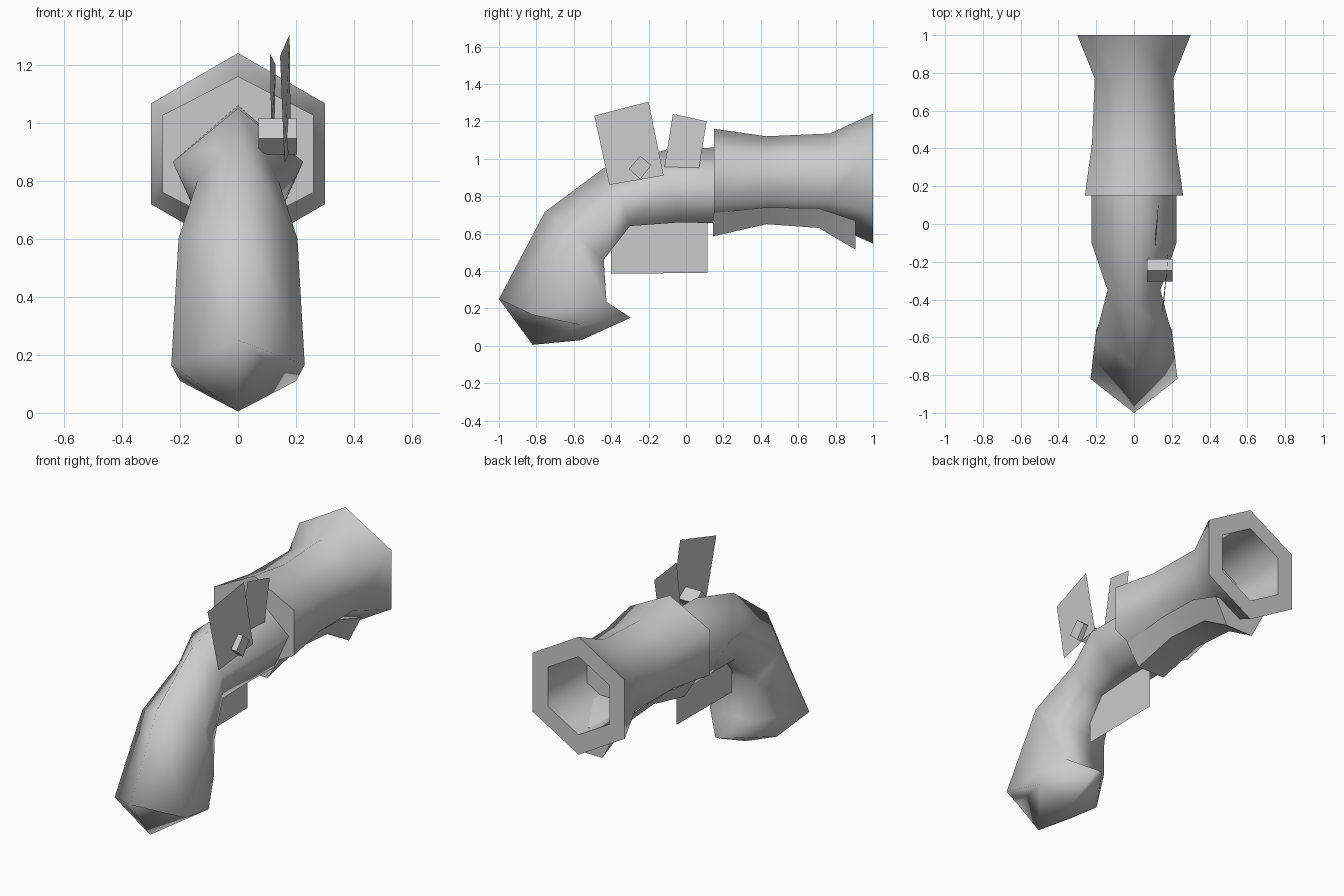
import bpy, bmesh, math

cube = bpy.data.objects.get("Cube")
if cube:
    bpy.data.objects.remove(cube, do_unlink=True)

grey = bpy.data.materials.new("plain grey")
grey.use_nodes = True
colour = (0.6, 0.6, 0.6, 1)
grey.diffuse_color = colour
grey.node_tree.nodes["Principled BSDF"].inputs["Base Color"].default_value = colour


def finish(name, bm, angle=None):
    """Turn a bmesh into an object, smooth below the given angle."""
    bmesh.ops.recalc_face_normals(bm, faces=bm.faces)
    mesh = bpy.data.meshes.new(name)
    bm.to_mesh(mesh)
    bm.free()
    mesh.materials.append(grey)
    obj = bpy.data.objects.new(name, mesh)
    bpy.context.collection.objects.link(obj)
    if angle:
        bpy.ops.object.select_all(action="DESELECT")
        obj.select_set(True)
        bpy.context.view_layer.objects.active = obj
        bpy.ops.object.shade_smooth_by_angle(angle=math.radians(angle))


def loft(bm, sections):
    """Skin closed sections with equal point counts; return the vertex rings."""
    rings = [[bm.verts.new(p) for p in s] for s in sections]
    for a, b in zip(rings, rings[1:]):
        n = len(a)
        for i in range(n):
            bm.faces.new((a[i], a[(i + 1) % n], b[(i + 1) % n], b[i]))
    return rings


# Hexagonal barrel: outer wall, muzzle rim and deep bore
def hexagon(y, half_width, height):
    r = half_width / math.cos(math.pi / 6)
    return [(r * math.cos(a), y, 0.893 + height * math.sin(a))
            for a in (math.radians(30 + 60 * i) for i in range(6))]


bm = bmesh.new()
rings = loft(bm, [hexagon(*s) for s in (
    (0.15, 0.26, 0.267), (0.43, 0.222, 0.227), (0.77, 0.208, 0.242),
    (1.0, 0.30, 0.347), (1.0, 0.20, 0.23), (0.65, 0.19, 0.215))])
bm.faces.new(rings[0])
bm.faces.new(rings[-1])
finish("barrel", bm, 85)

# Five-sided stock, bending down into the grip:
# ridge (y, z), side (half width, y, z), underside (half width, y, z)
stock = [
    ((0.16, 1.06), (0.225, 0.16, 0.865), (0.13, 0.16, 0.655)),
    ((-0.10, 1.05), (0.225, -0.10, 0.865), (0.13, -0.03, 0.66)),
    ((-0.44, 0.95), (0.14, -0.35, 0.80), (0.11, -0.30, 0.64)),
    ((-0.755, 0.715), (0.205, -0.60, 0.60), (0.155, -0.44, 0.46)),
    ((-1.0, 0.25), (0.23, -0.82, 0.165), (0.14, -0.425, 0.235)),
    ((-0.82, 0.005), (0.20, -0.56, 0.11), (0.015, -0.295, 0.15)),
]
bm = bmesh.new()
rings = loft(bm, [((0, *top), (w, y, z), (lw, ly, lz), (-lw, ly, lz), (-w, y, z))
                  for top, (w, y, z), (lw, ly, lz) in stock])
heel = bm.verts.new((0, -0.56, 0.03))
for i in range(5):
    bm.faces.new((rings[-1][i], rings[-1][(i + 1) % 5], heel))
finish("stock", bm, 180)

# Flat-bottomed fore-end under the barrel: y, top z, bottom z
bm = bmesh.new()
rings = loft(bm, [
    [(-0.17, y, top), (-0.09, y, low), (0.09, y, low), (0.17, y, top)]
    for y, top, low in ((0.145, 0.71, 0.585), (0.43, 0.74, 0.65),
                        (0.71, 0.735, 0.63), (0.905, 0.67, 0.515))])
bm.faces.new(rings[0])
bm.faces.new(rings[-1])
finish("fore_end", bm, 40)


# Thin flat fittings
def plate(name, corners):
    bm = bmesh.new()
    bm.faces.new([bm.verts.new(c) for c in corners])
    finish(name, bm)


plate("hammer_plate", [(0.16, -0.41, 0.86), (0.182, -0.12, 0.91),
                       (0.178, -0.20, 1.305), (0.145, -0.49, 1.23)])
plate("striker_plate", [(0.115, -0.115, 0.955), (0.125, 0.07, 0.95),
                        (0.13, 0.11, 1.20), (0.11, -0.07, 1.24)])
plate("trigger_guard", [(-0.02, -0.40, 0.385), (-0.02, 0.115, 0.39),
                        (-0.02, 0.115, 0.67), (-0.02, -0.40, 0.67)])

# Square pin through the hammer
bm = bmesh.new()
diamond = ((-0.06, -0.01), (0.0, 0.06), (0.06, 0.01), (0.0, -0.065))
rings = loft(bm, [[(x, -0.245 + y, 0.955 + z) for y, z in diamond]
                  for x in (0.07, 0.204)])
for ring in (rings[0], rings[-1]):
    bm.faces.new(ring)
finish("hammer_pin", bm)
